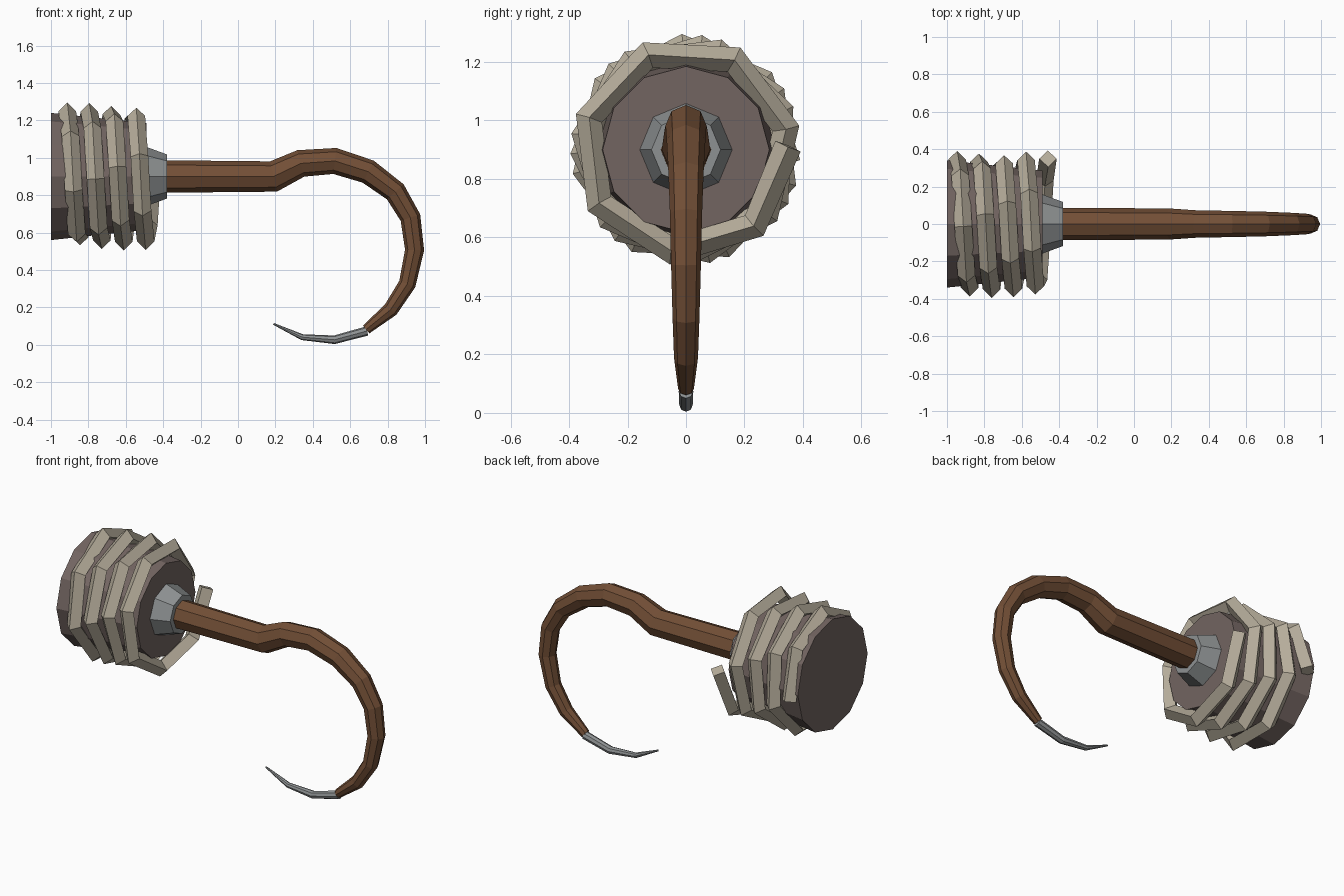
import bpy, bmesh, math
from mathutils import Vector

cube = bpy.data.objects.get("Cube")
if cube:
    bpy.data.objects.remove(cube)


def material(name, rgb):
    m = bpy.data.materials.new(name)
    m.use_nodes = True
    m.diffuse_color = (*rgb, 1)
    m.node_tree.nodes["Principled BSDF"].inputs["Base Color"].default_value = (*rgb, 1)
    return m


stump_mat = material("dull_brown", (0.17, 0.13, 0.12))
rope_mat = material("rope_beige", (0.47, 0.42, 0.33))
wood_mat = material("wood_brown", (0.17, 0.078, 0.037))
metal_mat = material("metal_grey", (0.27, 0.285, 0.29))

AXIS_Z = 0.9


def sweep(name, path, radii, sides, refs, mat):
    """Flat-faced tube through the path, with one section corner along each ref."""
    pts = [Vector(p) for p in path]
    bm = bmesh.new()
    rings = []
    for i, p in enumerate(pts):
        t = Vector()
        if i > 0:
            t += (p - pts[i - 1]).normalized()
        if i < len(pts) - 1:
            t += (pts[i + 1] - p).normalized()
        t.normalize()
        u = Vector(refs[i])
        u = (u - t * u.dot(t)).normalized()
        v = t.cross(u)
        angles = [2 * math.pi * k / sides for k in range(sides)]
        rings.append([bm.verts.new(p + radii[i] * (u * math.cos(a) + v * math.sin(a)))
                      for a in angles])
    for a, b in zip(rings, rings[1:]):
        for k in range(sides):
            n = (k + 1) % sides
            bm.faces.new((a[k], a[n], b[n], b[k]))
    bm.faces.new(rings[0])
    bm.faces.new(rings[-1])
    bmesh.ops.recalc_face_normals(bm, faces=bm.faces)
    mesh = bpy.data.meshes.new(name)
    bm.to_mesh(mesh)
    bm.free()
    mesh.materials.append(mat)
    obj = bpy.data.objects.new(name, mesh)
    bpy.context.collection.objects.link(obj)
    return obj


def planar(name, stations, sides, mat):
    """Tube in the x-z plane from (x, z, radius) stations."""
    return sweep(name, [(x, 0, z) for x, z, r in stations],
                 [r for x, z, r in stations], sides,
                 [(0, 1, 0)] * len(stations), mat)


# Tapered base and metal collar
planar("base_stump", [(-1, AXIS_Z, 0.34), (-0.49, AXIS_Z, 0.285)], 12, stump_mat)
planar("collar", [(-0.495, AXIS_Z, 0.16), (-0.38, AXIS_Z, 0.118)], 8, metal_mat)

# Wooden shaft and curved hook
planar("hook_shaft", [
    (-0.42, 0.9, 0.087), (0.19, 0.9, 0.083), (0.336, 0.97, 0.073),
    (0.518, 0.983, 0.07), (0.696, 0.926, 0.066), (0.841, 0.818, 0.06),
    (0.922, 0.68, 0.055), (0.944, 0.507, 0.051), (0.905, 0.325, 0.046),
    (0.816, 0.188, 0.041), (0.685, 0.082, 0.027)], 8, wood_mat)

# Metal point
planar("hook_tip", [
    (0.69, 0.074, 0.025), (0.515, 0.027, 0.023),
    (0.343, 0.041, 0.016), (0.19, 0.112, 0.005)], 8, metal_mat)

# Coarse rope coil, four turns with a loose end
SEGMENTS, STEP, START = 29, math.radians(50), math.radians(-8)
outward = []
coil = []
for i in range(SEGMENTS + 1):
    a = START + i * STEP
    d = Vector((0, math.cos(a), math.sin(a)))
    outward.append(d)
    coil.append(d * 0.349 + Vector((-0.946 + 0.486 * i / SEGMENTS, 0, AXIS_Z)))
sweep("rope_coil", coil, [0.047] * len(coil), 4, outward, rope_mat)
